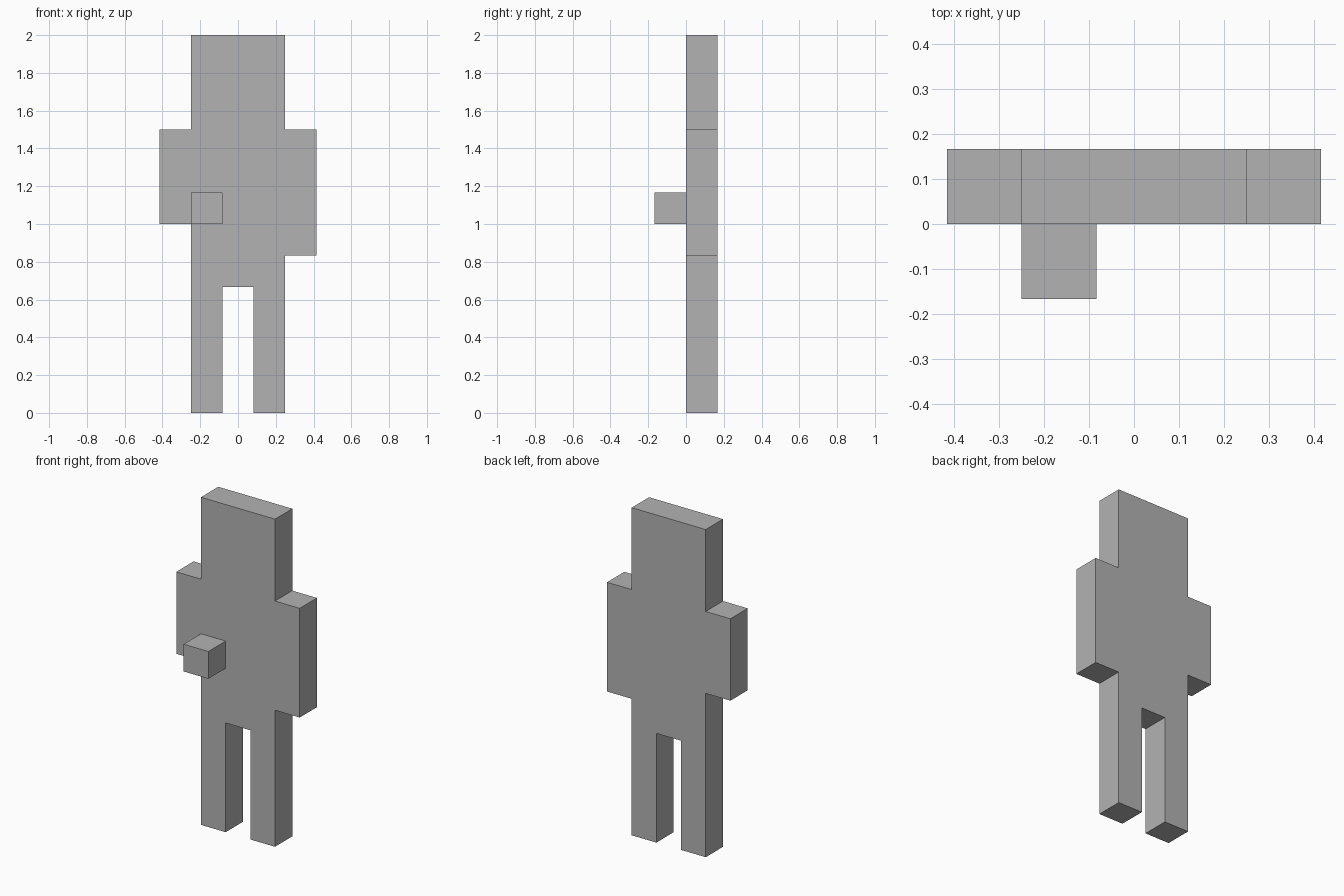
import bpy
import bmesh

U = 1 / 6  # one block

cube = bpy.data.objects.get("Cube")
if cube:
    bpy.data.objects.remove(cube, do_unlink=True)

grey = bpy.data.materials.new("mid_grey")
grey.use_nodes = True
colour = (0.45, 0.45, 0.45, 1)
grey.diffuse_color = colour
grey.node_tree.nodes["Principled BSDF"].inputs["Base Color"].default_value = colour


def slab(name, outline, y_front):
    """Extrude an x-z outline, given in blocks, one block towards the back."""
    bm = bmesh.new()
    face = bm.faces.new([bm.verts.new((x * U, y_front * U, z * U)) for x, z in outline])
    new = bmesh.ops.extrude_face_region(bm, geom=[face], use_keep_orig=True)["geom"]
    moved = [v for v in new if isinstance(v, bmesh.types.BMVert)]
    bmesh.ops.translate(bm, verts=moved, vec=(0, U, 0))
    bmesh.ops.recalc_face_normals(bm, faces=bm.faces)
    mesh = bpy.data.meshes.new(name)
    bm.to_mesh(mesh)
    bm.free()
    mesh.materials.append(grey)
    obj = bpy.data.objects.new(name, mesh)
    bpy.context.collection.objects.link(obj)
    return obj


# Flat figure: legs, long left arm, head, short right arm
slab("body", [
    (-1.5, 0), (-0.5, 0), (-0.5, 4), (0.5, 4), (0.5, 0), (1.5, 0),
    (1.5, 5), (2.5, 5), (2.5, 9), (1.5, 9),
    (1.5, 12), (-1.5, 12),
    (-1.5, 9), (-2.5, 9), (-2.5, 6), (-1.5, 6),
], 0)

# Right hand held out in front of the torso
slab("right_hand", [(-1.5, 6), (-0.5, 6), (-0.5, 7), (-1.5, 7)], -1)
